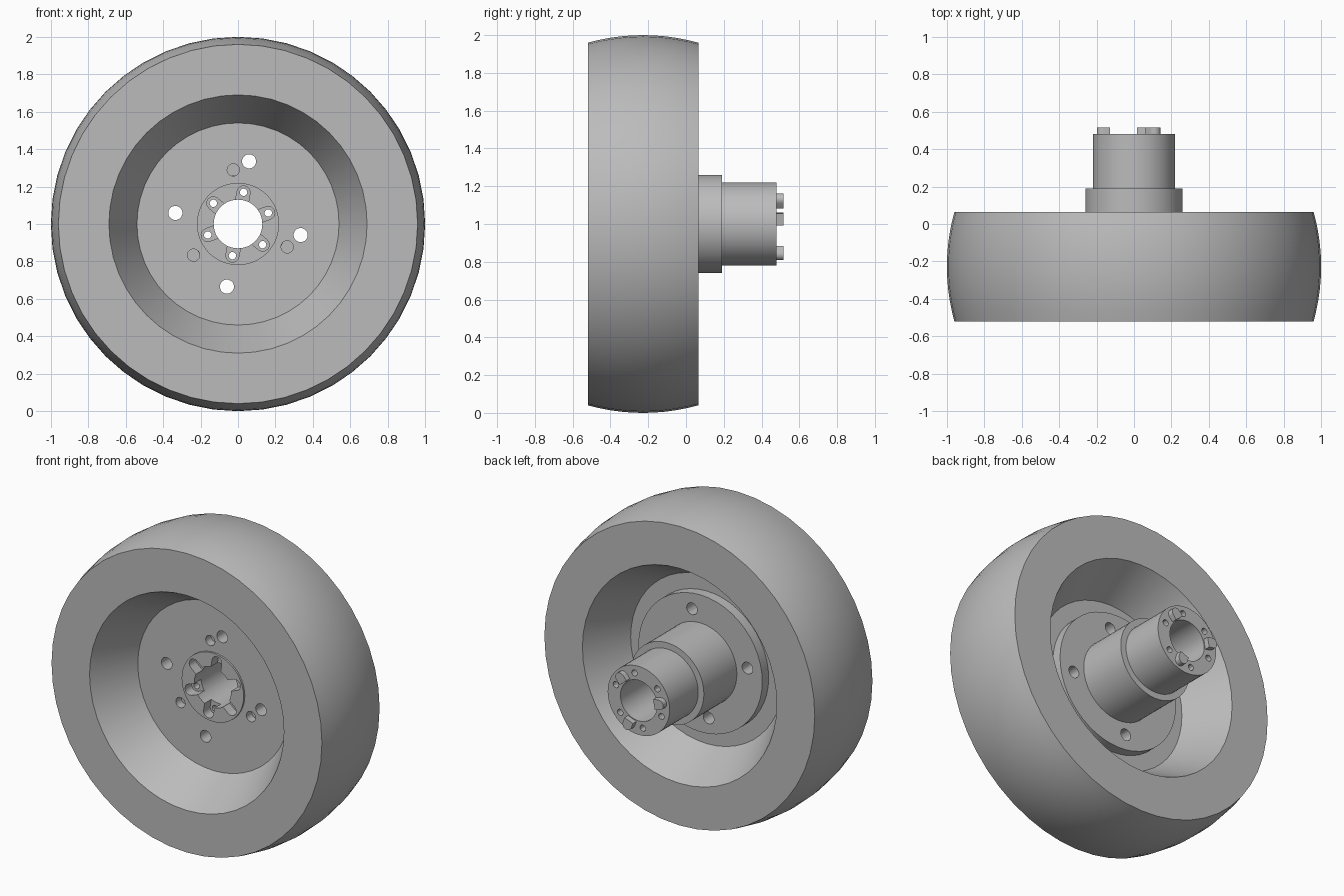
import bpy
import bmesh
from math import sin, cos, pi, radians

if "Cube" in bpy.data.objects:
    bpy.data.objects.remove(bpy.data.objects["Cube"])

AXLE_Z = 1.0

grey = bpy.data.materials.new("plain grey")
grey.use_nodes = True
colour = (0.5, 0.5, 0.5, 1)
grey.diffuse_color = colour
grey.node_tree.nodes["Principled BSDF"].inputs["Base Color"].default_value = colour


def make_object(name, bm):
    bmesh.ops.recalc_face_normals(bm, faces=bm.faces)
    mesh = bpy.data.meshes.new(name)
    bm.to_mesh(mesh)
    bm.free()
    mesh.materials.append(grey)
    obj = bpy.data.objects.new(name, mesh)
    bpy.context.collection.objects.link(obj)
    return obj


def revolve(name, profile, sides):
    """Turn a closed (radius, y) profile around the axle."""
    bm = bmesh.new()
    rings = []
    for i in range(sides):
        a = 2 * pi * i / sides + pi / 2
        rings.append([bm.verts.new((r * cos(a), y, AXLE_Z + r * sin(a))) for r, y in profile])
    n = len(profile)
    for i in range(sides):
        here, there = rings[i], rings[(i + 1) % sides]
        for j in range(n):
            k = (j + 1) % n
            bm.faces.new((here[j], here[k], there[k], there[j]))
    return make_object(name, bm)


def prisms(name, outline, angles, y0, y1):
    """Extrude a (radial, sideways) outline along y, repeated at each angle."""
    bm = bmesh.new()
    for degrees in angles:
        a = radians(degrees)
        ends = []
        for y in (y0, y1):
            ends.append([bm.verts.new((u * cos(a) - v * sin(a), y,
                                       AXLE_Z + u * sin(a) + v * cos(a))) for u, v in outline])
        front, back = ends
        bm.faces.new(front)
        bm.faces.new(back[::-1])
        for j in range(len(outline)):
            k = (j + 1) % len(outline)
            bm.faces.new((front[j], back[j], back[k], front[k]))
    return make_object(name, bm)


def circle(centre, radius, sides=16):
    return [(centre + radius * cos(2 * pi * i / sides), radius * sin(2 * pi * i / sides))
            for i in range(sides)]


def tongue(start, centre, radius, steps=8):
    """Straight-sided outline with a round outer end."""
    arc = [(centre + radius * cos(t), radius * sin(t))
           for t in (pi * i / steps - pi / 2 for i in range(steps + 1))]
    return [(start, -radius)] + arc + [(start, radius)]


def cut(obj, *cutters):
    for cutter in cutters:
        mod = obj.modifiers.new("cut", "BOOLEAN")
        mod.operation = "DIFFERENCE"
        mod.solver = "EXACT"
        mod.object = cutter
    graph = bpy.context.evaluated_depsgraph_get()
    mesh = bpy.data.meshes.new_from_object(obj.evaluated_get(graph))
    obj.modifiers.clear()
    obj.data = mesh


# wheel: crowned tread, sloped recesses on both sides, thin web
MID, HALF = -0.2275, 0.2925
tread = [(1 - 0.04 * t * t, MID + HALF * t) for t in (i / 5 - 1 for i in range(11))]
back_side = [(0.69, MID + HALF), (0.54, -0.21), (0.215, -0.21)]
front_side = [(0.215, -0.245), (0.54, -0.245), (0.69, MID - HALF)]
wheel = revolve("wheel", tread + back_side + front_side, 48)

# mounting flange behind the web
flange = revolve("mounting_flange", [(0.215, -0.215), (0.44, -0.215),
                                     (0.44, -0.145), (0.215, -0.145)], 48)

# stepped hub with a central bore
hub = revolve("hub", [(0.13, -0.257), (0.22, -0.257), (0.22, -0.2), (0.26, -0.2),
                      (0.26, 0.19), (0.22, 0.19), (0.22, 0.48), (0.13, 0.48)], 48)

# drive lugs on the hub end
lugs = prisms("drive_lugs", tongue(0.135, 0.17, 0.032), (50, 170, 290), 0.47, 0.515)

# bolt holes, blind holes, hub screw holes and hub slots
six = [20 + 60 * i for i in range(6)]
bolts = prisms("bolt_cutter", circle(0.34, 0.038), (80, 170, 260, 350), -0.4, 0)
blind = prisms("blind_cutter", circle(0.29, 0.033), (95, 215, 335), -0.4, -0.19)
screws = prisms("screw_cutter", circle(0.172, 0.02, 12), six, -0.4, 0.6)
slots = prisms("slot_cutter", tongue(0.09, 0.172, 0.035), six, -0.4, -0.19)
cut(wheel, bolts, blind)
cut(flange, bolts, blind)
cut(hub, screws, slots)
for cutter in (bolts, blind, screws, slots):
    bpy.data.objects.remove(cutter)

# smooth round surfaces, sharp edges kept
bpy.ops.object.select_all(action="DESELECT")
for obj in (wheel, flange, hub, lugs):
    obj.select_set(True)
bpy.context.view_layer.objects.active = wheel
bpy.ops.object.shade_smooth_by_angle(angle=radians(30))
